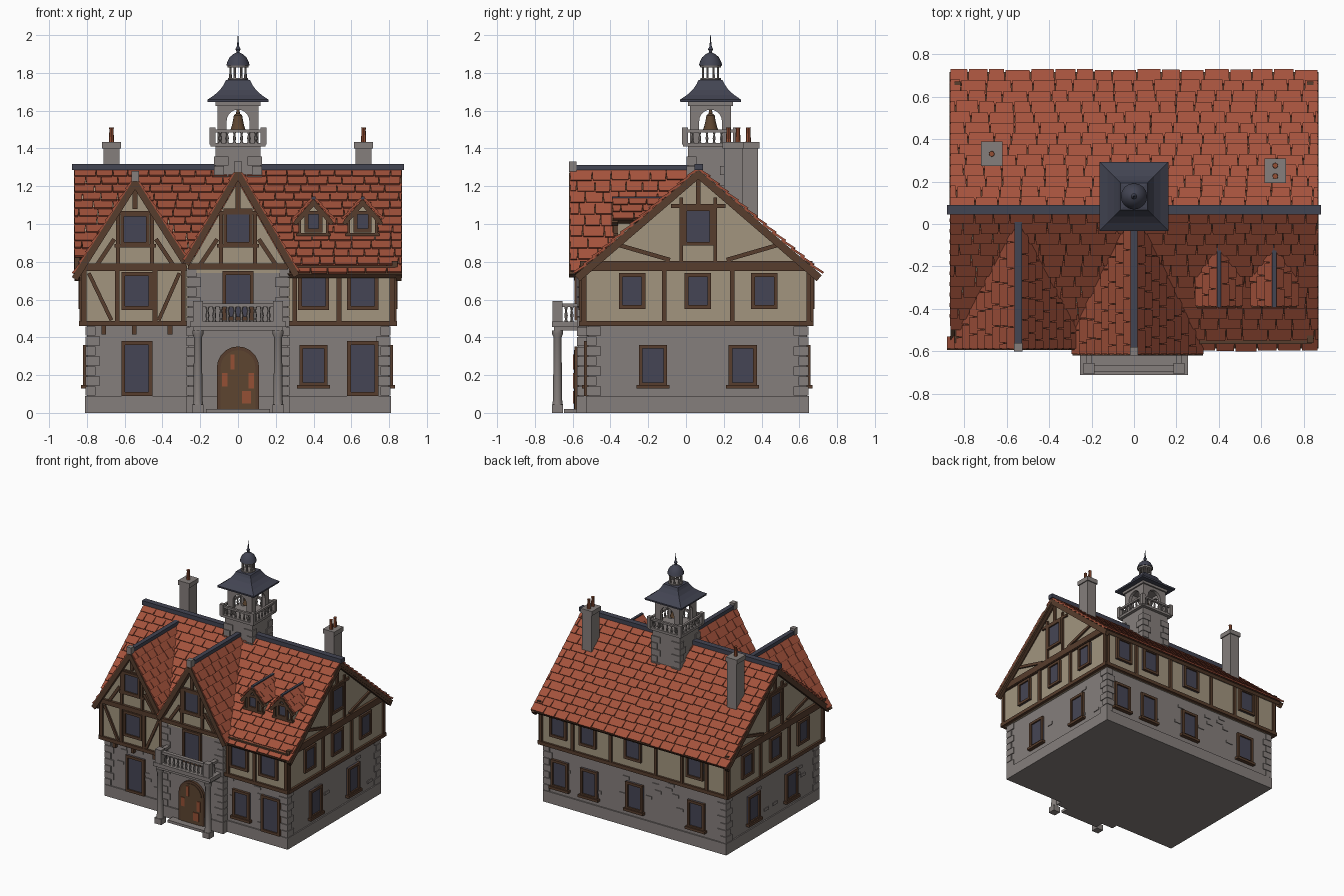
import bpy, bmesh, math, random
from mathutils import Matrix, Vector

random.seed(4)
if "Cube" in bpy.data.objects:
    bpy.data.objects.remove(bpy.data.objects["Cube"])


def material(name, *rgb):
    m = bpy.data.materials.new(name)
    m.use_nodes = True
    m.diffuse_color = (*rgb, 1)
    m.node_tree.nodes["Principled BSDF"].inputs["Base Color"].default_value = (*rgb, 1)
    return m


STONE = material("grey_stone", .235, .21, .2)
PLASTER = material("tan_plaster", .36, .3, .21)
WOOD = material("dark_timber", .095, .047, .026)
TILE = material("red_clay_tile", .37, .085, .045)
SLATE = material("blue_slate", .055, .058, .085)
GLASS = material("dark_glass", .06, .06, .09)
BRONZE = material("brown_bronze", .11, .06, .03)
PANEL = material("red_door_panel", .3, .08, .035)

parts = {}


def part(name, mat):
    return parts.setdefault(name, (bmesh.new(), mat))[0]


def frame(o, u, n, up=(0, 0, 1)):
    # local axes: u along, n outward, up
    m = Matrix((u, n, up)).transposed().to_4x4()
    m.translation = Vector(o)
    return m


I = Matrix()


def box(bm, x0, x1, y0, y1, z0, z1, M=I):
    c = Matrix.Translation(((x0 + x1) / 2, (y0 + y1) / 2, (z0 + z1) / 2))
    bmesh.ops.create_cube(bm, size=1, matrix=M @ c @ Matrix.Diagonal((x1 - x0, y1 - y0, z1 - z0, 1)))


def prism(bm, M, pts, d0, d1):
    a = [bm.verts.new(M @ Vector((u, d0, z))) for u, z in pts]
    b = [bm.verts.new(M @ Vector((u, d1, z))) for u, z in pts]
    bm.faces.new(a)
    bm.faces.new(b[::-1])
    for i in range(len(a)):
        j = (i + 1) % len(a)
        bm.faces.new((a[i], b[i], b[j], a[j]))


def beam(M, p, q, w=.025, d=.014, d0=-.01, name="timber_beams"):
    p, q = Vector(p), Vector(q)
    s = (q - p).normalized().orthogonal() * w / 2
    prism(part(name, WOOD), M, [p + s, q + s, q - s, p - s], d0, d)


def lathe(bm, x, y, profile, n=8, turn=0):
    rings = []
    for r, z in profile:
        rings.append([bm.verts.new((x + r * math.cos(turn + i * math.tau / n),
                                    y + r * math.sin(turn + i * math.tau / n), z)) for i in range(n)])
    for a, b in zip(rings, rings[1:]):
        for i in range(n):
            bm.faces.new((a[i], a[(i + 1) % n], b[(i + 1) % n], b[i]))
    bm.faces.new(rings[0][::-1])
    bm.faces.new(rings[-1])


def arch(w, z0, spring, steps=10):
    return [(-w, z0)] + [(-w * math.cos(math.pi * i / steps), spring + w * math.sin(math.pi * i / steps))
                         for i in range(steps + 1)] + [(w, z0)]


def window(M, u, w, z0, z1, sill=False):
    f, h, t = part("window_frames", WOOD), w / 2, .02
    box(part("window_panes", GLASS), u - h, u + h, -.01, .009, z0, z1, M)
    for s in (-1, 1):
        c = u + s * (h - t / 2)
        box(f, c - t / 2, c + t / 2, -.01, .02, z0, z1, M)
    for z in (z0, z1 - t):
        box(f, u - h, u + h, -.01, .02, z, z + t, M)
    if sill:
        box(f, u - h - .012, u + h + .012, -.01, .03, z0 - .012, z0 + .008, M)


def quoins(x, y, sx, sy, z0, z1, name="corner_quoins"):
    n = round((z1 - z0) / .052)
    h = (z1 - z0) / n
    for i in range(n):
        a, b = (.07, .045) if i % 2 else (.045, .07)
        xs, ys = sorted((x + sx * .008, x - sx * a)), sorted((y + sy * .008, y - sy * b))
        box(part(name, STONE), *xs, *ys, z0 + i * h + .002, z0 + (i + 1) * h - .002)


# Roof slopes laid with overlapping tiles on a timber deck
RIDGE_Y, RIDGE_Z, PITCH = .065, 1.285, .85


def slope(name, o, along, up, n, length, span, row=.0656):
    o, along, up, n = Vector(o), Vector(along), Vector(up).normalized(), Vector(n).normalized()
    rows = max(2, round(length / row))
    h = length / rows
    (a0, a1), (b0, b1) = span(o.z), span(o.z + up.z * length)
    prism(part(name + "_deck", WOOD), frame(o, along, n, up),
          [(a0, 0), (a1, 0), (b1, length), (b0, length)], -.025, 0)
    for k in range(rows):
        p = o + up * (k * h)
        s, end = span(p.z + up.z * h * .5)
        M = frame(p + n * .02, along, n, (up - n * .13).normalized())
        top = h * (1.22 if k < rows - 1 else 1)
        s -= .05 * (k % 2)
        lo = span(p.z + up.z * h * .5)[0]
        while s < end:
            e = min(s + random.uniform(.075, .125), end)
            if e - max(s, lo) > .01:
                drop = random.uniform(-.004, .004)
                prism(part(name + "_tiles", TILE), M,
                      [(max(s, lo) + .004, drop), (e - .004, drop), (e, top), (max(s, lo), top)], -.012, 0)
            s = e


def gable_roof(name, cx, y, apex, pitch, left, right, cap, row=.0656):
    def span(z):
        return 0, max(.02, RIDGE_Y - (RIDGE_Z - z) / PITCH + .03 - y)
    M = frame((cx, y, 0), (1, 0, 0), (0, -1, 0))
    for s, h in ((-1, left), (1, right)):
        low = apex - pitch * h
        slope(name, (cx + s * h, y, low), (0, 1, 0), (-s, 0, pitch), (s * pitch, 0, 1),
              math.hypot(h, h * pitch), span, row)
        beam(M, (s * h, low - .02), (0, apex - .02), cap, .004, -.03, name + "_bargeboards")
    box(part(name + "_ridge", SLATE), cx - cap / 2, cx + cap / 2, y - .003, y + span(apex)[1], apex, apex + cap * .8)


L = .65 * math.hypot(1, PITCH)
EAVE = RIDGE_Z - .65 * PITCH
slope("main_roof", (-.868, RIDGE_Y + .65, EAVE), (1, 0, 0), (0, -1, PITCH), (0, PITCH, 1), L, lambda z: (0, 1.736))
slope("main_roof", (-.868, RIDGE_Y - .65, EAVE), (1, 0, 0), (0, 1, PITCH), (0, -PITCH, 1), L,
      lambda z: (1.14 if z < .82 else 0, 1.736))
box(part("main_ridge", SLATE), -.88, .88, .045, .09, 1.285, 1.318)
gable_roof("left_gable", -.545, -.59, 1.235, 1.58, .32, .265, .035)
gable_roof("centre_gable", 0, -.615, 1.285, 1.74, .275, .31, .035)
for x, y, z in ((-.545, -.59, 1.225), (0, -.61, 1.275)):
    box(part("gable_finials", STONE), x - .02, x + .02, y - .01, y + .03, z, z + .055)

# Stone ground floor and projecting entrance bay
FY, BY, SX = -.52, .64, .8
walls = part("stone_walls", STONE)
box(walls, -SX, SX, FY, BY, 0, .46)
box(walls, -SX - .01, SX + .01, FY - .01, BY + .01, 0, .09)
box(walls, -.265, .265, -.57, FY, 0, .77)
box(walls, -.275, .275, -.58, FY, 0, .09)
for s in (-1, 1):
    quoins(s * SX, FY, s, -1, .09, .46)
    quoins(s * SX, BY, s, 1, .09, .46)
    quoins(s * .265, -.57, s, -1, .09, .77, "bay_quoins")

# Wall frames: lower (stone) and upper (timbered) storeys
front, back = frame((0, FY, 0), (1, 0, 0), (0, -1, 0)), frame((0, BY, 0), (1, 0, 0), (0, 1, 0))
up_front, up_back = frame((0, -.55, 0), (1, 0, 0), (0, -1, 0)), frame((0, .66, 0), (1, 0, 0), (0, 1, 0))
sides = [frame((s * SX, 0, 0), (0, 1, 0), (s, 0, 0)) for s in (-1, 1)]
up_sides = [frame((s * .825, 0, 0), (0, 1, 0), (s, 0, 0)) for s in (-1, 1)]
bay = frame((0, -.57, 0), (1, 0, 0), (0, -1, 0))

# Odd raised stones scattered over the masonry
for M, u0, u1 in ((front, -.7, -.3), (front, .3, .7), (back, -.7, .7), (back, -.7, .7), (sides[0], -.4, .55), (sides[1], -.4, .55)):
    for i in range(7):
        u, z = random.uniform(u0, u1), random.uniform(.11, .42)
        box(part("raised_stones", STONE), u - .028, u + .028, -.01, .006, z, z + .022, M)

# Timbered upper storey
prism(part("plaster_walls", PLASTER), frame((0, 0, 0), (0, 1, 0), (1, 0, 0)),
      [(-.55, .46), (.66, .46), (.66, .74), (.065, 1.245), (-.55, .723)], -.825, .825)
prism(part("plaster_walls", PLASTER), up_front.copy() @ Matrix.Translation((-.545, 0, 0)),
      [(-.28, .7), (.28, .7), (.28, .748), (0, 1.19), (-.28, .748)], -.45, .003)
prism(part("plaster_walls", PLASTER), bay,
      [(-.265, .74), (.265, .74), (.265, .764), (0, 1.225), (-.265, .764)], -.45, .003)

for M, spans, posts in ((up_front, ((-.835, -.27), (.27, .835)), (-.815, -.64, -.44, -.29, .3, .535, .815)),
                        (up_back, ((-.835, .835),), (-.815, -.65, -.43, -.2, .2, .535, .815)),
                        (up_sides[0], ((-.56, .67),), (-.54, -.115, .245, .65)),
                        (up_sides[1], ((-.56, .67),), (-.54, -.115, .245, .65))):
    for a, b in spans:
        beam(M, (a, .473), (b, .473), .028, .016)
        beam(M, (a, .765), (b, .765), .03, .016)
    for u in posts:
        beam(M, (u, .47), (u, .76))
for a, b in ((-.79, -.67), (-.31, -.42)):
    beam(up_front, (a, .74), (b, .49), .02)
for x in (-.71, -.55, -.36):
    box(part("jetty_brackets", WOOD), x - .012, x + .012, -.55, FY, .415, .46)

# Framing and windows in the front gables
for M, cx, half, top in ((up_front, -.545, .27, 1.19), (bay, 0, .265, 1.225)):
    G = M @ Matrix.Translation((cx, .003, 0))
    beam(G, (-half, .775), (half, .775), .03, .02)
    beam(G, (0, 1.08), (0, top))
    beam(G, (-.1, 1.06), (.1, 1.06), .02)
    beam(G, (-.11, .885), (.11, .885), .02)
    for s in (-1, 1):
        beam(G, (s * .09, .78), (s * .09, 1.07), .02)
        beam(G, (s * .11, .92), (s * .2, .785), .022)
    window(G, 0, .155, .885, 1.06 + (top - 1.19) * .6)

# End gables
for M in up_sides:
    beam(M, (-.56, .78), (.67, .78), .05, .02)
    beam(M, (-.08, 1.095), (.21, 1.095), .02)
    beam(M, (.065, 1.09), (.065, 1.24))
    for s in (-1, 1):
        beam(M, (.065 + s * .09, .8), (.065 + s * .09, 1.14), .02)
        beam(M, (.065 + s * .46, .9), (.065 + s * .15, .81), .022)
        beam(M, (.065 + s * .64, EAVE - .02), (.065, RIDGE_Z - .022), .04, .04, .012, "end_bargeboards")
    window(M, .065, .16, .885, 1.09)
    for y in (-.285, .063, .415):
        window(M, y, .14, .55, .74)
for M in sides:
    for y in (-.175, .3):
        window(M, y, .15, .14, .36, True)

# Front and back windows
window(front, -.535, .165, .09, .38)
window(front, .4, .15, .14, .36, True)
window(front, .66, .165, .09, .38)
for x in (-.535, .4, .66):
    window(up_front, x, .165, .545, .745)
window(bay, 0, .165, .49, .75)
for x in (-.545, 0, .4, .66):
    window(back, x, .15, .14, .36, True)
    window(up_back, x, .15, .55, .74)

# Arched entrance door
prism(part("door_frame", WOOD), bay, arch(.112, .02, .24), -.01, .02)
prism(part("door_leaf", BRONZE), bay, arch(.092, .02, .24), 0, .024)
for x, z, w, h in ((-.085, .14, .03, .07), (-.04, .23, .022, .08), (.055, .13, .03, .08), (.02, .05, .05, .065)):
    box(part("door_panels", PANEL), x, x + w, 0, .029, z, z + h, bay)

# Porch with columns and balcony
porch = part("porch", STONE)
box(porch, -.17, .17, -.645, -.57, 0, .02)
box(porch, -.255, .255, -.71, -.56, .455, .485)
box(porch, -.235, .235, -.7, -.56, .435, .455)


def baluster(bm, x, y, z0, z1, r=.011):
    h = z1 - z0
    lathe(bm, x, y, [(r, z0), (r * .6, z0 + h * .15), (r, z0 + h * .4), (r * .5, z0 + h * .75), (r, z1)], 6)


for s in (-1, 1):
    x = s * .212
    box(porch, x - .03, x + .03, -.71, -.65, 0, .045)
    lathe(porch, x, -.68, [(.028, .045), (.024, .07), (.021, .4), (.03, .42), (.03, .435)], 12)
    box(porch, x - .026, x + .026, -.706, -.654, .485, .592)
    box(porch, x - .015, x + .015, -.66, -.57, .56, .58)
    for y in (-.635, -.605):
        baluster(porch, x, y, .485, .56)
box(porch, -.2, .2, -.695, -.665, .56, .58)
for i in range(10):
    baluster(porch, -.162 + i * .036, -.68, .485, .56)

# Dormers
for i, x in enumerate((.4, .66)):
    M = frame((x, -.37, 0), (1, 0, 0), (0, -1, 0))
    prism(part("dormer_walls", PLASTER), M, [(-.08, .9), (.08, .9), (.08, 1.025), (0, 1.1), (-.08, 1.025)], -.25, 0)
    beam(M, (-.09, .945), (.09, .945), .016)
    for s in (-1, 1):
        beam(M, (s * .073, .94), (s * .073, 1.03), .014)
    window(M, 0, .095, .955, 1.07)
    gable_roof("dormer_roof", x, -.39, 1.13, 1.1, .1, .1, .02, .05)

# Chimneys with clay pots
for x, y, hx, hy, pots in ((-.67, .33, .042, .05, (0,)), (.665, .25, .042, .05, (-.025, .025))):
    c = part("chimneys", STONE)
    box(c, x - hx, x + hx, y - hy, y + hy, .95, 1.4)
    box(c, x - hx - .008, x + hx + .008, y - hy - .008, y + hy + .008, 1.4, 1.435)
    for p in pots:
        lathe(part("chimney_pots", PANEL), x, y + p, [(.014, 1.43), (.011, 1.5), (.013, 1.51)], 8)

# Bell tower
TY = .13
tower = part("tower", STONE)
box(tower, -.12, .12, TY - .12, TY + .12, .95, 1.41)
box(tower, -.145, .145, TY - .145, TY + .145, 1.41, 1.43)
box(tower, -.12, .12, TY - .12, TY + .12, 1.625, 1.65)
for k in range(4):
    R = Matrix.Translation((0, TY, 0)) @ Matrix.Rotation(k * math.pi / 2, 4, "Z")
    wall = R @ frame((0, -.108, 0), (1, 0, 0), (0, -1, 0))
    prism(tower, wall, [(-.108, 1.43)] + arch(.06, 1.43, 1.545) + [(.108, 1.43), (.108, 1.63), (-.108, 1.63)], -.025, 0)
    box(tower, -.14, .14, -.143, -.125, 1.485, 1.5, R)
    box(tower, -.15, -.12, -.15, -.12, 1.42, 1.51, R)
    for i in range(6):
        v = R @ Vector((-.095 + i * .038, -.134, 0))
        baluster(tower, v.x, v.y, 1.43, 1.487, .009)
    sx, sy = ((-1, -1), (1, -1), (1, 1), (-1, 1))[k]
    quoins(sx * .12, TY + sy * .12, sx, sy, 1.05, 1.36, "tower_quoins")

lathe(part("bell", BRONZE), 0, TY,
      [(.042, 1.495), (.034, 1.515), (.026, 1.55), (.022, 1.575), (.01, 1.585), (.006, 1.63)], 16)
q = math.sqrt(2)
lathe(part("tower_roof", SLATE), 0, TY, [(r * q, z) for r, z in (
    (.16, 1.645), (.162, 1.658), (.125, 1.683), (.095, 1.71), (.074, 1.74), (.064, 1.762), (.05, 1.765))], 4, math.pi / 4)

# Lantern, dome and spire
lathe(part("lantern", STONE), 0, TY, [(.054, 1.76), (.054, 1.772)], 12)
lathe(part("lantern", STONE), 0, TY, [(.054, 1.828), (.058, 1.842)], 12)
for i in range(8):
    a = (i + .5) * math.tau / 8
    lathe(part("lantern", STONE), .043 * math.cos(a), TY + .043 * math.sin(a), [(.007, 1.77), (.006, 1.83)], 6)
lathe(part("dome", SLATE), 0, TY, [(.062, 1.84), (.056, 1.86), (.044, 1.883), (.025, 1.9), (.008, 1.908),
                                   (.008, 1.915), (.014, 1.925), (.007, 1.937), (.004, 1.96), (.001, 2)], 16)

# Turn every collected mesh into an object
for name, (bm, mat) in parts.items():
    bmesh.ops.recalc_face_normals(bm, faces=bm.faces)
    me = bpy.data.meshes.new(name)
    bm.to_mesh(me)
    bm.free()
    me.materials.append(mat)
    bpy.context.scene.collection.objects.link(bpy.data.objects.new(name, me))
    if name in ("bell", "dome", "lantern", "porch"):
        me.shade_smooth()
        me.set_sharp_from_angle(angle=math.radians(40))
